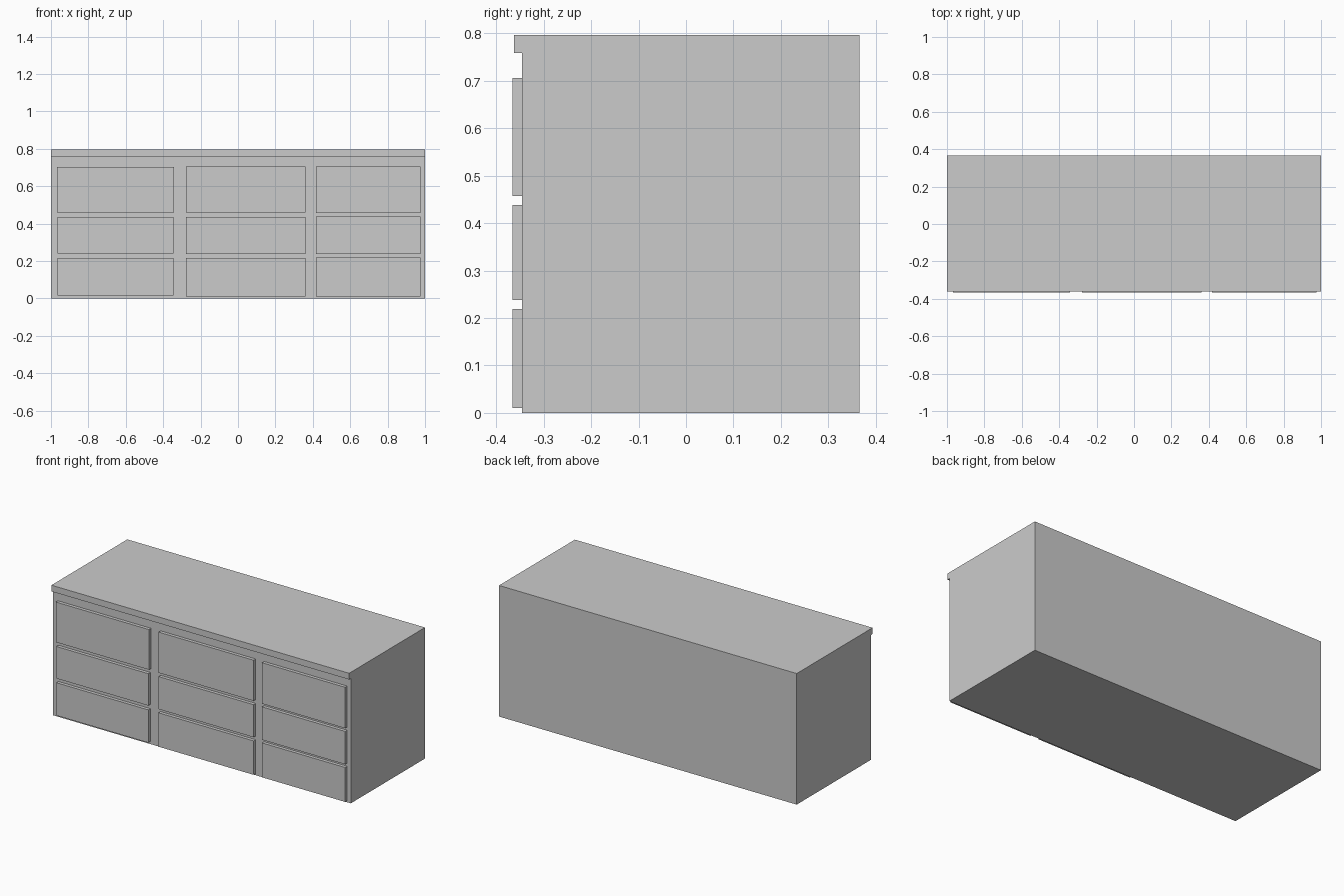
import bpy, bmesh

if "Cube" in bpy.data.objects:
    bpy.data.objects.remove(bpy.data.objects["Cube"])

BACK, FACE, LIP, DRAWER = 0.366, -0.346, -0.362, -0.366


def make_object(name, bm):
    bmesh.ops.recalc_face_normals(bm, faces=bm.faces)
    mesh = bpy.data.meshes.new(name)
    bm.to_mesh(mesh)
    bm.free()
    obj = bpy.data.objects.new(name, mesh)
    bpy.context.collection.objects.link(obj)
    return obj


def extrude_profile(name, points, x0, x1):
    """Extrude a (y, z) outline along x."""
    bm = bmesh.new()
    face = bm.faces.new([bm.verts.new((x0, y, z)) for y, z in points])
    ext = bmesh.ops.extrude_face_region(bm, geom=[face])
    verts = [g for g in ext["geom"] if isinstance(g, bmesh.types.BMVert)]
    bmesh.ops.translate(bm, verts=verts, vec=(x1 - x0, 0, 0))
    return make_object(name, bm)


# Cabinet with the overhanging front lip of the top
extrude_profile("cabinet_body", [
    (BACK, 0), (BACK, 0.796), (LIP, 0.796),
    (LIP, 0.758), (FACE, 0.758), (FACE, 0)], -1, 1)

# Drawer fronts: x range, then z range of each row from the top down
columns = {
    "left": [(-0.968, -0.341, 0.460, 0.704),
             (-0.964, -0.346, 0.241, 0.435),
             (-0.964, -0.346, 0.016, 0.215)],
    "middle": [(-0.278, 0.361, 0.459, 0.706),
               (-0.278, 0.361, 0.238, 0.436),
               (-0.278, 0.361, 0.010, 0.216)],
    "right": [(0.418, 0.976, 0.457, 0.706),
              (0.418, 0.976, 0.238, 0.438),
              (0.418, 0.976, 0.010, 0.219)],
}
for side, drawers in columns.items():
    for row, (x0, x1, z0, z1) in zip(("top", "centre", "bottom"), drawers):
        extrude_profile(f"drawer_front_{side}_{row}", [
            (FACE, z0), (FACE, z1), (DRAWER, z1), (DRAWER, z0)], x0, x1)
